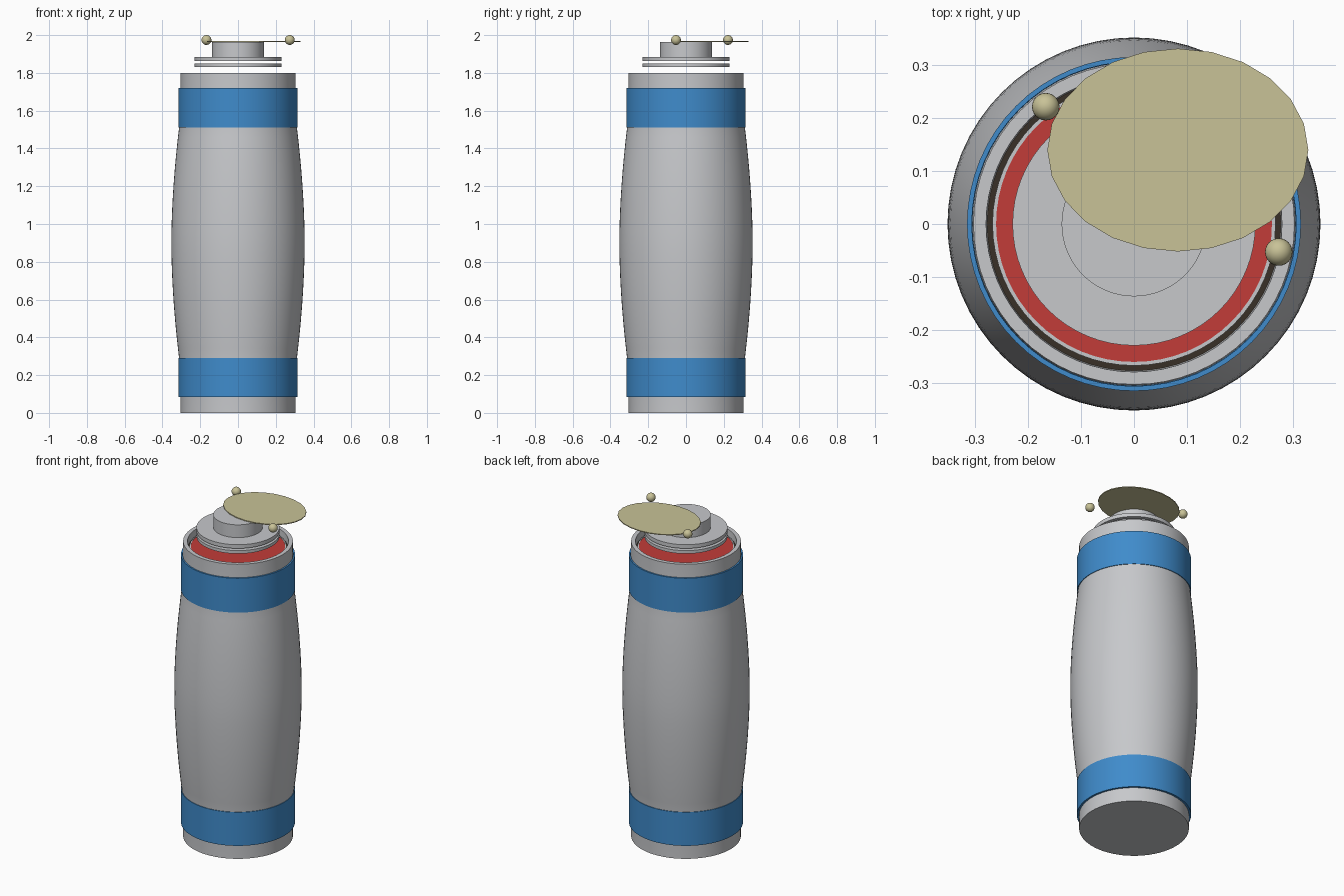
import bpy, bmesh, math

if "Cube" in bpy.data.objects:
    bpy.data.objects.remove(bpy.data.objects["Cube"])

def material(name, rgb):
    m = bpy.data.materials.new(name)
    m.diffuse_color = (*rgb, 1)
    m.use_nodes = True
    m.node_tree.nodes["Principled BSDF"].inputs["Base Color"].default_value = m.diffuse_color
    return m

GREY = material("light grey", (0.57, 0.58, 0.60))
BLUE = material("blue", (0.05, 0.26, 0.60))
RED = material("red", (0.54, 0.045, 0.04))
TAN = material("tan", (0.58, 0.54, 0.31))
DARK = material("dark brown", (0.04, 0.03, 0.02))

def finish(name, bm, mat):
    bmesh.ops.recalc_face_normals(bm, faces=bm.faces[:])
    me = bpy.data.meshes.new(name)
    bm.to_mesh(me)
    bm.free()
    ob = bpy.data.objects.new(name, me)
    bpy.context.collection.objects.link(ob)
    me.materials.append(mat)
    bpy.ops.object.select_all(action='DESELECT')
    ob.select_set(True)
    bpy.context.view_layer.objects.active = ob
    bpy.ops.object.shade_smooth_by_angle(angle=math.radians(35))
    return ob

def lathe(name, profile, mat, closed=False, n=64):
    """Spin (radius, height) points around the vertical axis."""
    bm = bmesh.new()
    vs = [bm.verts.new((r, 0, z)) for r, z in profile]
    for a, b in zip(vs, vs[1:]):
        bm.edges.new((a, b))
    if closed:
        bm.edges.new((vs[-1], vs[0]))
    bmesh.ops.spin(bm, geom=bm.verts[:] + bm.edges[:], cent=(0, 0, 0), axis=(0, 0, 1),
                   angle=math.tau, steps=n, use_duplicate=False)
    bmesh.ops.remove_doubles(bm, verts=bm.verts[:], dist=1e-5)
    return finish(name, bm, mat)

def disc(name, r, z0, z1, mat):
    return lathe(name, [(0, z0), (r, z0), (r, z1), (0, z1)], mat)

# Barrel-shaped body with an open recessed top
barrel = []
for i in range(25):
    s = -1 + i / 12
    barrel.append((0.353 - 0.041 * abs(s) ** 1.8, 0.9 + 0.61 * s))
body = [(0, 0), (0.304, 0), (0.304, 0.1)] + barrel
body += [(0.304, 1.70), (0.304, 1.80), (0.280, 1.80), (0.278, 1.755), (0, 1.755)]
lathe("body", body, GREY)

# Blue bands around both ends
for name, z0, z1 in (("lower_band", 0.085, 0.29), ("upper_band", 1.51, 1.72)):
    lathe(name, [(0.304, z0), (0.316, z0), (0.316, z1), (0.307, z1)], BLUE, closed=True)

# Seals inside the recess
lathe("groove_ring", [(0.268, 1.757), (0.278, 1.757)], DARK)
lathe("seal_lip", [(0.261, 1.755), (0.261, 1.770), (0.268, 1.770), (0.268, 1.755)], GREY, closed=True)
disc("red_seal", 0.261, 1.755, 1.768, RED)

# Cap: two plates and a stem
disc("lower_cap_plate", 0.23, 1.83, 1.849, GREY)
disc("upper_cap_plate", 0.23, 1.862, 1.885, GREY)
disc("cap_stem", 0.137, 1.885, 1.963, GREY)

# Offset oval plate on top
bm = bmesh.new()
bmesh.ops.create_cone(bm, cap_ends=True, segments=24, radius1=1, radius2=1, depth=1)
for v in bm.verts:
    v.co = (0.083 + 0.247 * v.co.x, 0.14 + 0.192 * v.co.y, 1.967 + 0.005 * v.co.z)
finish("oval_plate", bm, TAN)

# Small balls beside the oval
for i, (x, y) in enumerate(((-0.167, 0.222), (0.274, -0.053))):
    bm = bmesh.new()
    bmesh.ops.create_uvsphere(bm, u_segments=24, v_segments=14, radius=0.026)
    bmesh.ops.translate(bm, verts=bm.verts[:], vec=(x, y, 1.974))
    finish("ball_%d" % (i + 1), bm, TAN)
